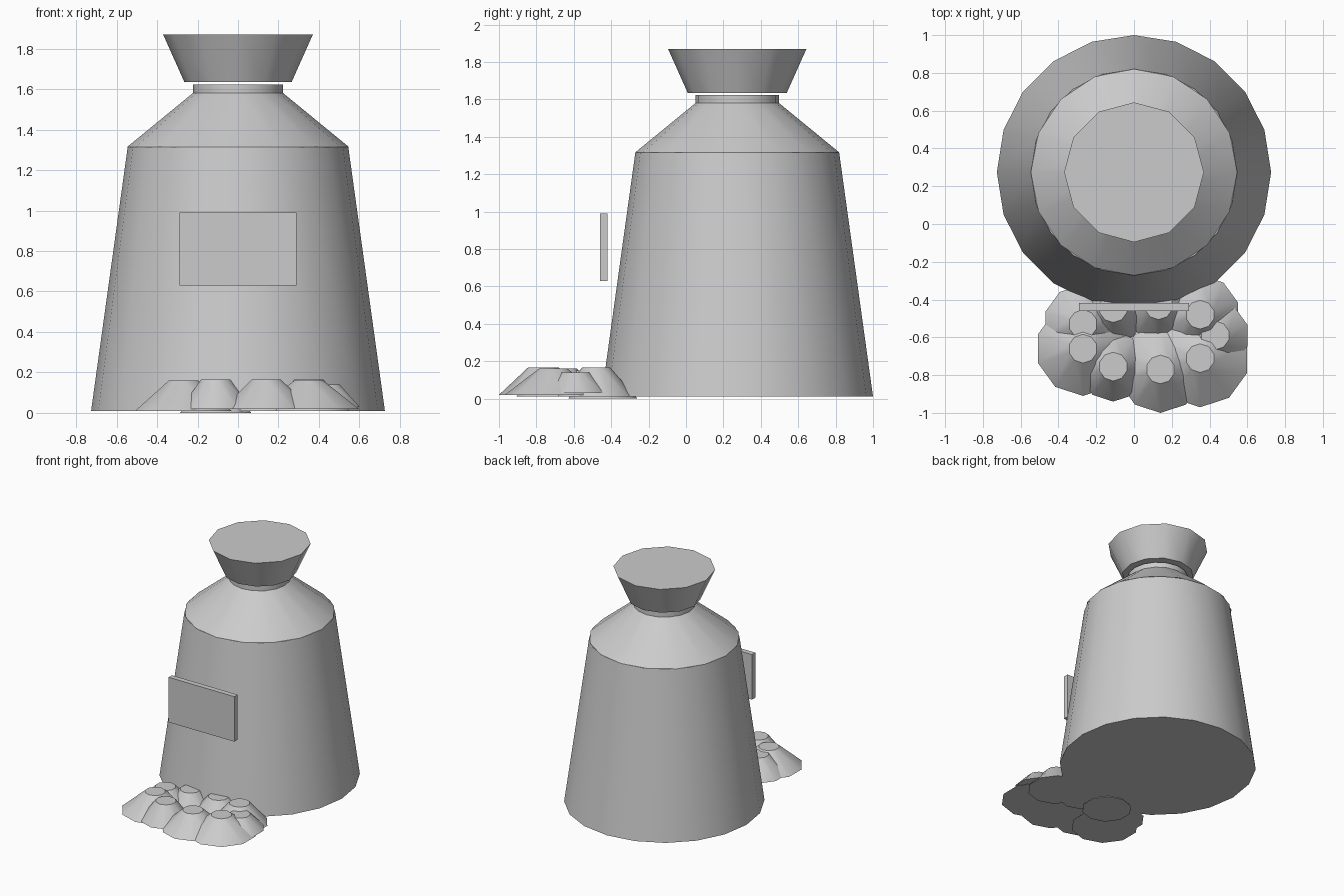
import bpy, math

cube = bpy.data.objects.get("Cube")
if cube:
    bpy.data.objects.remove(cube, do_unlink=True)

grey = bpy.data.materials.new("plain_grey")
grey.use_nodes = True
GREY = (0.6, 0.6, 0.6, 1)
grey.diffuse_color = GREY
grey.node_tree.nodes["Principled BSDF"].inputs["Base Color"].default_value = GREY


def finish(name):
    ob = bpy.context.object
    ob.name = name
    ob.data.materials.append(grey)
    return ob


def frustum(name, x, y, sides, low, high):
    """Capped cone; low and high are (radius, z), one corner points to +y."""
    (r1, z1), (r2, z2) = low, high
    bpy.ops.mesh.primitive_cone_add(vertices=sides, radius1=r1, radius2=r2,
                                    depth=z2 - z1, location=(x, y, (z1 + z2) / 2))
    finish(name)
    bpy.ops.object.shade_smooth_by_angle(angle=math.radians(30))


# Sack: tapered body, sloping shoulder, neck and flared top
CY = 0.274
frustum("sack_body", 0, CY, 20, (0.726, 0.01), (0.545, 1.315))
frustum("sack_shoulder", 0, CY, 16, (0.547, 1.315), (0.205, 1.595))
frustum("sack_neck", 0, CY, 16, (0.223, 1.56), (0.223, 1.622))
frustum("sack_flared_top", 0, CY, 12, (0.265, 1.635), (0.37, 1.87))

# Label plate standing in front of the body
bpy.ops.mesh.primitive_cube_add(size=1, location=(0, -0.44, 0.81))
bpy.context.object.scale = (0.58, 0.042, 0.36)
finish("label_plate")

# Heap of small mounds: x, y, base radius, base z, top z
mounds = [
    (-0.27, -0.66, 0.25, 0.01, 0.16),
    (-0.27, -0.53, 0.21, 0.01, 0.15),
    (-0.11, -0.755, 0.185, 0.02, 0.165),
    (-0.11, -0.445, 0.185, 0.0, 0.14),
    (0.14, -0.77, 0.23, 0.02, 0.165),
    (0.13, -0.43, 0.185, 0.01, 0.14),
    (0.35, -0.71, 0.26, 0.02, 0.16),
    (0.35, -0.48, 0.21, 0.01, 0.165),
    (0.43, -0.59, 0.18, 0.03, 0.14),
]
for i, (x, y, r, z1, z2) in enumerate(mounds):
    frustum(f"mound_{i + 1}", x, y, 10, (r, z1), (0.076, z2))
